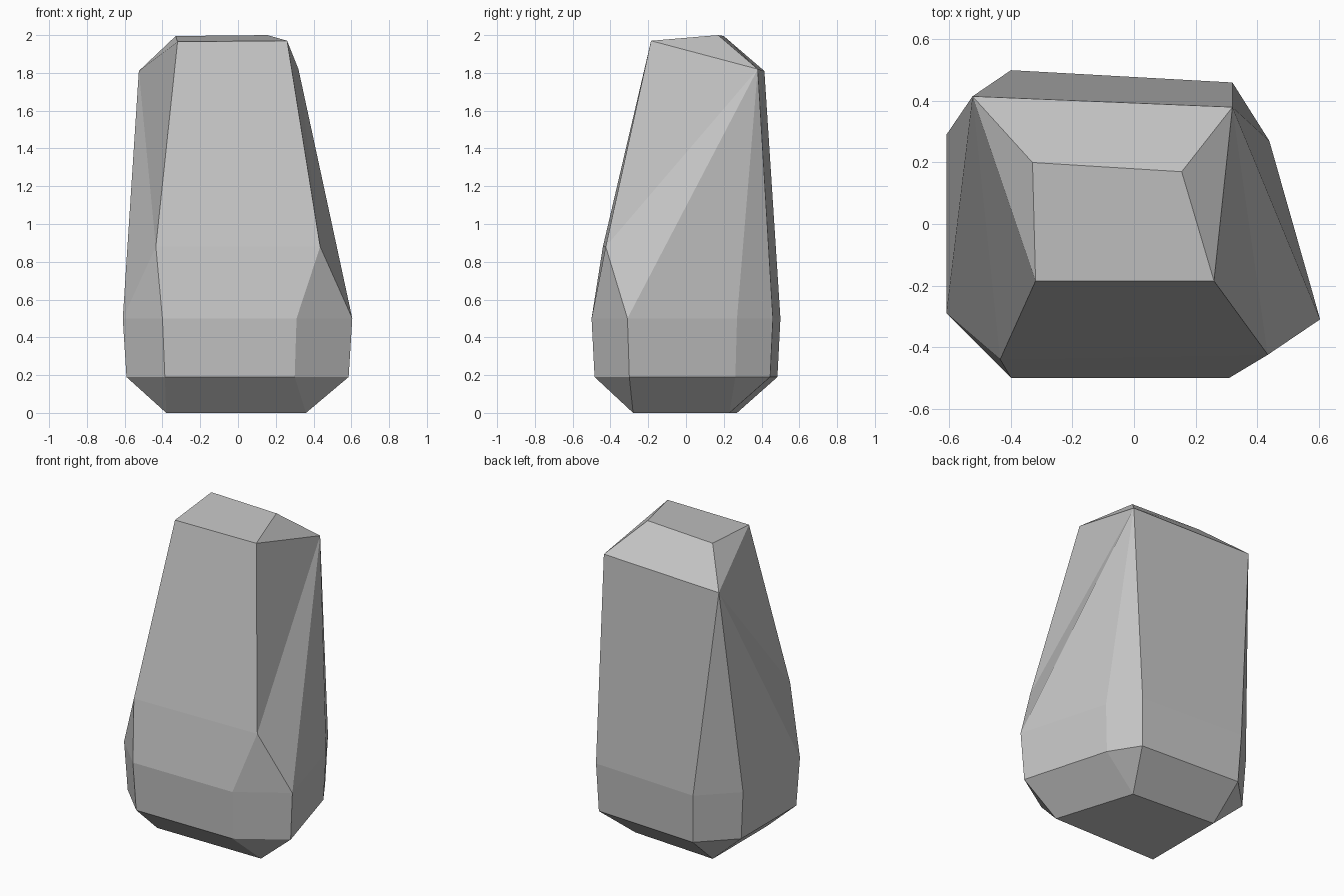
import bpy, bmesh

old = bpy.data.objects.get("Cube")
if old:
    bpy.data.objects.remove(old, do_unlink=True)

stone = bpy.data.materials.new("stone grey")
stone.use_nodes = True
GREY = (0.55, 0.55, 0.55, 1)
stone.diffuse_color = GREY
stone.node_tree.nodes["Principled BSDF"].inputs["Base Color"].default_value = GREY

bm = bmesh.new()


def ring(points):
    return [bm.verts.new(p) for p in points]


# Widest outline, counter-clockwise from the front left
outline = [(-0.40, -0.50), (0.31, -0.50), (0.605, -0.31), (0.44, 0.27),
           (0.32, 0.46), (-0.40, 0.50), (-0.61, 0.29), (-0.61, -0.29)]
waist = ring([(x, y, 0.50) for x, y in outline])
foot = ring([(x * 0.968, y * 0.968, 0.19) for x, y in outline])

# Flat base, front shoulder edge, back shoulder edge and sloping crown
base = ring([(-0.38, -0.28, 0), (0.36, -0.28, 0), (0.20, 0.23, 0), (-0.38, 0.27, 0)])
front_l, front_r = ring([(-0.435, -0.44, 0.88), (0.435, -0.425, 0.88)])
back_r, back_l = ring([(0.32, 0.38, 1.82), (-0.525, 0.415, 1.81)])
crown = ring([(-0.32, -0.185, 1.965), (0.26, -0.185, 1.97),
              (0.155, 0.17, 2.0), (-0.33, 0.20, 1.995)])

# Lower wall
for i in range(8):
    j = (i + 1) % 8
    bm.faces.new((foot[i], foot[j], waist[j], waist[i]))

# Undercut: four sides with a triangle at each corner
bm.faces.new(base[::-1])
for i in range(4):
    j = (i + 1) % 4
    a, b, c = foot[2 * i], foot[2 * i + 1], foot[(2 * i + 2) % 8]
    bm.faces.new((base[i], base[j], b, a))
    bm.faces.new((base[j], c, b))

# Front slab and the chamfers beneath it
bm.faces.new((waist[0], waist[1], front_r, front_l))
bm.faces.new((front_l, front_r, crown[1], crown[0]))
bm.faces.new((waist[1], waist[2], front_r))
bm.faces.new((waist[7], waist[0], front_l))

# Fractured sides, fanned around the back shoulder corners
for fan, corner in (((crown[2], crown[1], front_r, waist[2], waist[3], waist[4]), back_r),
                    ((waist[5], waist[6], waist[7], front_l, crown[0], crown[3]), back_l)):
    for a, b in zip(fan, fan[1:]):
        bm.faces.new((a, b, corner))

# Back slab, back bevel and crown
bm.faces.new((waist[4], waist[5], back_l, back_r))
bm.faces.new((back_r, back_l, crown[3], crown[2]))
bm.faces.new(crown)

bmesh.ops.recalc_face_normals(bm, faces=bm.faces[:])
mesh = bpy.data.meshes.new("standing_rock")
bm.to_mesh(mesh)
bm.free()
mesh.materials.append(stone)
rock = bpy.data.objects.new("standing_rock", mesh)
bpy.context.collection.objects.link(rock)
